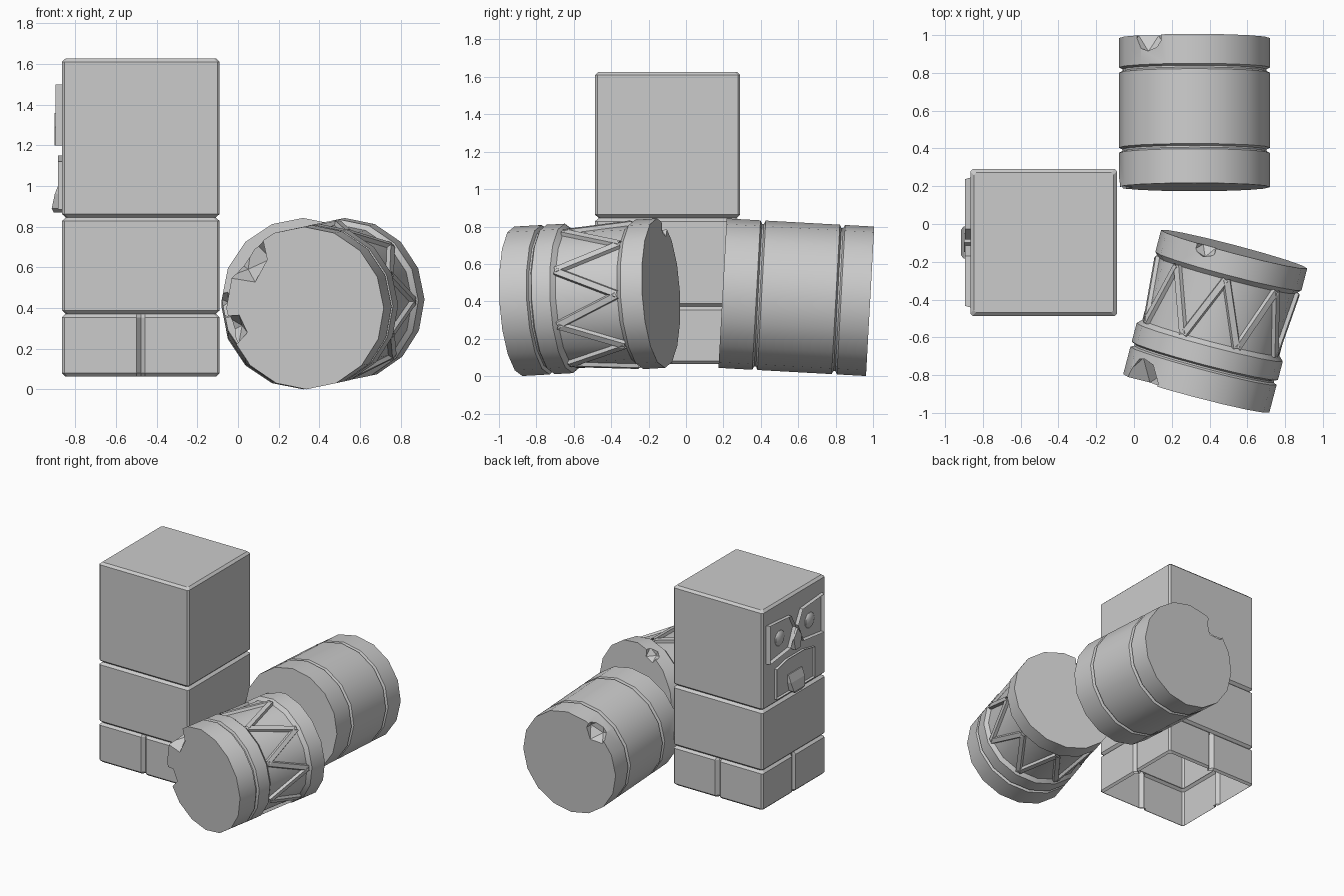
import bpy, bmesh, math
from mathutils import Vector, Matrix

if "Cube" in bpy.data.objects:
    bpy.data.objects.remove(bpy.data.objects["Cube"])


def make(name, bm, smooth=False):
    me = bpy.data.meshes.new(name)
    bm.to_mesh(me)
    bm.free()
    ob = bpy.data.objects.new(name, me)
    bpy.context.collection.objects.link(ob)
    if smooth:
        bpy.ops.object.select_all(action='DESELECT')
        ob.select_set(True)
        bpy.context.view_layer.objects.active = ob
        bpy.ops.object.shade_smooth_by_angle(angle=math.radians(30))
    return ob


def loft(bm, loops):
    rows = [[bm.verts.new(p) for p in lp] for lp in loops]
    for a, b in zip(rows, rows[1:]):
        n = len(a)
        for i in range(n):
            bm.faces.new((a[i], a[(i + 1) % n], b[(i + 1) % n], b[i]))
    return rows


# ---- stone tower: open-bottomed shell with seams and split base course
CX, CY, H = -0.478, -0.098, 0.388


def plan(z, inset, notch):
    h, c, w = H - inset, 0.012, 0.022
    side = [(-h + c, -h), (-w, -h), (0, -h + notch), (w, -h), (h - c, -h)]
    pts = []
    for k in range(4):
        r = Matrix.Rotation(k * math.pi / 2, 2)
        for p in side:
            q = r @ Vector(p)
            pts.append((CX + q.x, CY + q.y, z))
    return pts


bm = bmesh.new()
rows = loft(bm, [plan(*p) for p in (
    (0.065, 0.015, 0.03), (0.08, 0, 0.025), (0.355, 0, 0.025), (0.372, 0.018, 0),
    (0.389, 0, 0), (0.828, 0, 0), (0.845, 0.02, 0), (0.863, 0, 0),
    (1.61, 0, 0), (1.627, 0.018, 0))])
bm.faces.new(rows[-1])
make("stone_tower", bm)

# ---- carved face on the left side of the top block
FX = CX - H


def carve(name, outline, depth, inset=0, recess=0, mirror=False):
    for s in ((1, -1) if mirror else (1,)):
        bm = bmesh.new()
        front = [(FX - depth, CY + s * w, z) for w, z in outline]
        back = [(FX + 0.005, CY + s * w * 1.03, z) for w, z in outline]
        rows = loft(bm, [back, front])
        f = bm.faces.new(rows[1])
        if inset:
            bmesh.ops.inset_region(bm, faces=[f], thickness=inset)
            bmesh.ops.inset_region(bm, faces=[f], thickness=0.008)
            bmesh.ops.translate(bm, verts=f.verts, vec=(recess, 0, 0))
        bmesh.ops.recalc_face_normals(bm, faces=bm.faces)
        # open-backed relief: make sure the front looks outward
        if f.normal.x > 0:
            bmesh.ops.reverse_faces(bm, faces=bm.faces)
        make(name, bm)


carve("eye_frame", [(0.335, 1.50), (0.07, 1.48), (0.015, 1.375), (0.08, 1.23),
                    (0.335, 1.20)], 0.03, 0.035, 0.025, True)
carve("nose", [(0, 1.36), (0.05, 1.29), (0.03, 1.2), (-0.03, 1.2), (-0.05, 1.29)], 0.035)
carve("mouth_frame", [(0.235, 0.885), (0.235, 1.12), (0.1, 1.15), (-0.1, 1.15),
                      (-0.235, 1.12), (-0.235, 0.885)], 0.02, 0.06, 0.016)

for s in (1, -1):
    bm = bmesh.new()
    bmesh.ops.create_uvsphere(bm, u_segments=12, v_segments=8, radius=0.062,
                              matrix=Matrix.Translation((FX + 0.002, CY + s * 0.185, 1.345))
                              @ Matrix.Diagonal((0.45, 1, 1, 1)))
    make("eye", bm, True)

# ---- tongue hanging over the lower lip
bm = bmesh.new()
loops = [[(x, CY + w * k, z) for w, k in ((-0.085, t), (0.085, t))] +
         [(FX, CY + 0.085 * t, z), (FX, CY - 0.085 * t, z)]
         for x, z, t in ((FX - 0.012, 1.02, 1), (FX - 0.035, 0.96, 1),
                         (FX - 0.05, 0.89, 0.8), (FX - 0.04, 0.87, 0.5))]
rows = loft(bm, loops)
bm.faces.new(rows[0])
bm.faces.new(rows[-1])
bmesh.ops.recalc_face_normals(bm, faces=bm.faces)
make("tongue", bm)

# ---- broken column drums: 16-sided, axis along local y
N, R, L = 16, 0.4, 0.395


def ring_pt(k, r, y):
    a = 2 * math.pi * k / N
    return Vector((r * math.cos(a), y, r * math.sin(a)))


def drum(name, profile, chips, mat):
    bm = bmesh.new()
    rows = loft(bm, [[ring_pt(k, r, y) for k in range(N)] for y, r in profile])
    bm.faces.new(rows[0])
    bm.faces.new(rows[-1])
    bmesh.ops.recalc_face_normals(bm, faces=bm.faces)
    ob = make(name, bm)
    # chipped edges
    cutters = []
    for ang, y, r in chips:
        a = math.radians(ang)
        cb = bmesh.new()
        bmesh.ops.create_icosphere(cb, subdivisions=1, radius=r, matrix=Matrix.Translation(
            (R * math.cos(a), y, R * math.sin(a))) @ Matrix.Rotation(a + 0.3, 4, 'Y'))
        c = make("chip_cutter", cb)
        c.hide_render = True
        m = ob.modifiers.new("chip", 'BOOLEAN')
        m.operation, m.solver, m.object = 'DIFFERENCE', 'EXACT', c
        cutters.append(c)
    bpy.context.view_layer.update()
    ev = ob.evaluated_get(bpy.context.evaluated_depsgraph_get())
    me = bpy.data.meshes.new_from_object(ev)
    ob.modifiers.clear()
    ob.data = me
    for c in cutters:
        bpy.data.objects.remove(c)
    bpy.ops.object.select_all(action='DESELECT')
    ob.select_set(True)
    bpy.context.view_layer.objects.active = ob
    bpy.ops.object.shade_smooth_by_angle(angle=math.radians(30))
    ob.matrix_world = mat


def groove(y, w=0.014, d=0.018):
    return [(y - w, R), (y - w / 3, R - d), (y + w / 3, R - d), (y + w, R)]


def place(x, y, tilt, turn):
    return (Matrix.Translation((x, y, 0.422)) @ Matrix.Rotation(turn, 4, 'Z')
            @ Matrix.Rotation(tilt, 4, 'X'))


drum("plain_drum", [(-L, R)] + groove(-0.2) + groove(0.225) + [(L, R)],
     [(185, -L, 0.075), (128, L, 0.1)], place(0.32, 0.59, -0.055, 0))

Y0, Y1, RP = -0.09, 0.25, 0.375
mat2 = place(0.43, -0.515, 0.055, -0.257)
drum("carved_drum", [(-L, R)] + groove(-0.23) +
     [(Y0 - 0.025, R), (Y0, RP), (Y1, RP), (Y1 + 0.025, R), (L, R)],
     [(140, -L, 0.14), (196, -L, 0.09), (112, L, 0.07)], mat2)

# ---- zigzag ribs, one diagonal per facet
bm = bmesh.new()
for k in range(N):
    ya, yb = (Y1, Y0) if k % 2 == 0 else (Y0, Y1)
    a, b = ring_pt(k, RP, ya), ring_pt(k + 1, RP, yb)
    out = ring_pt(k + 0.5, 1, 0)
    side = (b - a).normalized().cross(out)
    loft(bm, [[p - side * 0.024 - out * 0.005, p - side * 0.016 + out * 0.02,
               p + side * 0.016 + out * 0.02, p + side * 0.024 - out * 0.005]
              for p in (a, b)])
bmesh.ops.recalc_face_normals(bm, faces=bm.faces)
make("zigzag_ribs", bm).matrix_world = mat2
